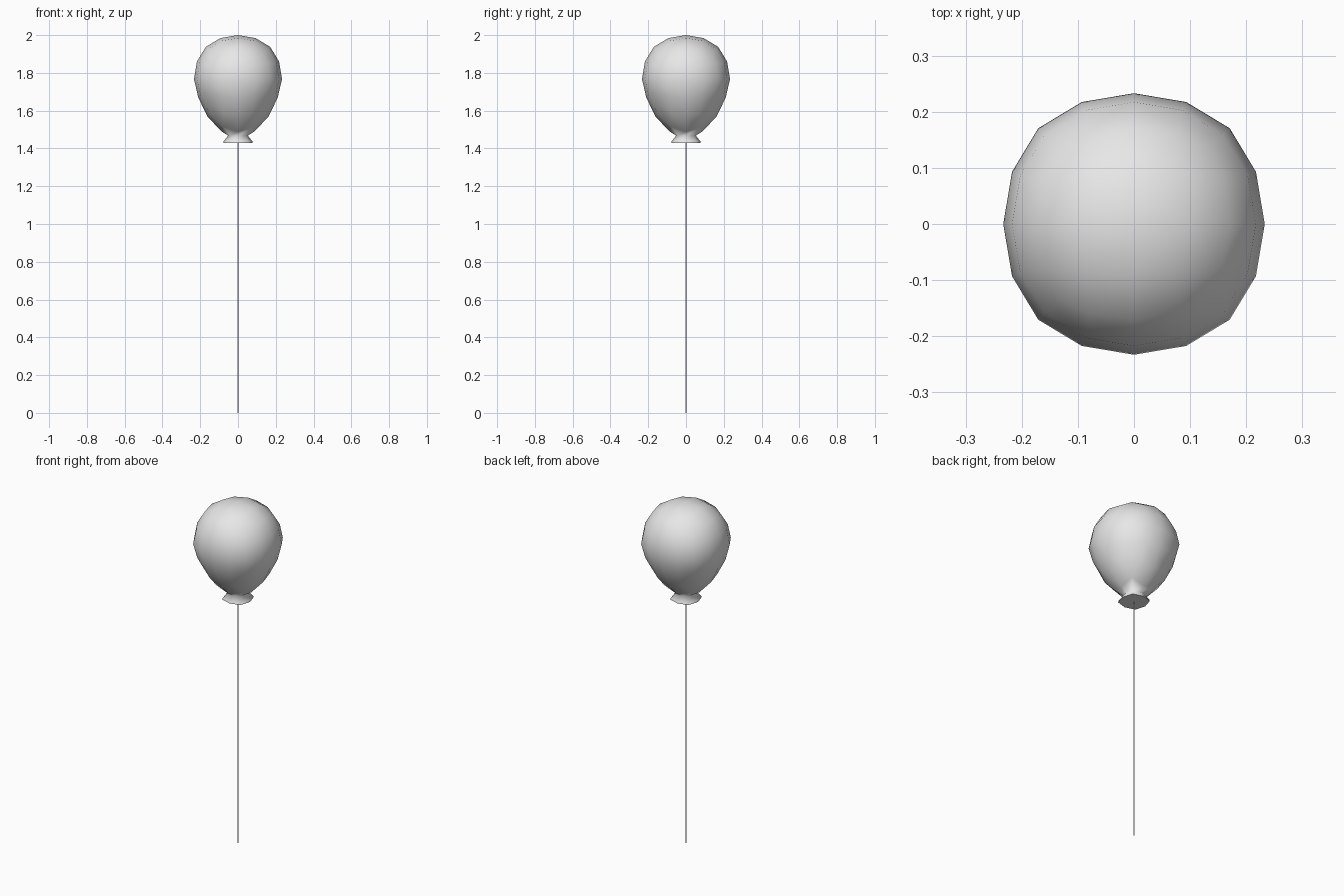
import bpy
import bmesh
from mathutils import Vector

cube = bpy.data.objects.get("Cube")
if cube:
    bpy.data.objects.remove(cube, do_unlink=True)

RADIUS = 0.233     # widest half width of the balloon
MIDDLE = 1.767     # height of its widest point
MOUTH = 1.43       # underside of the flared mouth

grey = bpy.data.materials.new("light grey")
grey.use_nodes = True
grey.diffuse_color = (0.8, 0.8, 0.8, 1)
grey.node_tree.nodes["Principled BSDF"].inputs["Base Color"].default_value = grey.diffuse_color

# Balloon body: a rounded cube
bpy.ops.mesh.primitive_cube_add(size=2)
balloon = bpy.context.object
balloon.name = "balloon"
rounding = balloon.modifiers.new("rounding", "SUBSURF")
rounding.levels = 2
rounding.use_limit_surface = False
bpy.ops.object.modifier_apply(modifier=rounding.name)

bm = bmesh.new()
bm.from_mesh(balloon.data)
scale = RADIUS / max(v.co.z for v in bm.verts)
bmesh.ops.scale(bm, vec=Vector((scale,) * 3), verts=bm.verts)

# Open the bottom where the neck starts
lowest = min(bm.verts, key=lambda v: v.co.z)
bmesh.ops.delete(bm, geom=list(lowest.link_faces), context="FACES")

# Stretch and taper the lower half
for v in bm.verts:
    t = max(0, -v.co.z / RADIUS)
    v.co.x *= 1 - 0.08 * t
    v.co.y *= 1 - 0.08 * t
    v.co.z = MIDDLE + v.co.z * (1 + 0.32 * t * t)

# Neck, flared mouth and rim, drawn down ring by ring
for radius, height in ((0.052, 1.468), (0.076, 1.438), (0.077, MOUTH)):
    edges = [e for e in bm.edges if e.is_boundary]
    new = bmesh.ops.extrude_edge_only(bm, edges=edges)["geom"]
    for v in (g for g in new if isinstance(g, bmesh.types.BMVert)):
        flat = Vector((v.co.x, v.co.y, 0)).normalized()
        corner = 1.09 if min(abs(flat.x), abs(flat.y)) > 0.1 else 1
        v.co = flat * radius * corner + Vector((0, 0, height))

for f in bm.faces:
    f.smooth = True
cap = bmesh.ops.holes_fill(bm, edges=[e for e in bm.edges if e.is_boundary], sides=0)["faces"]
for f in cap:
    f.smooth = False
    for e in f.edges:
        e.smooth = False
bmesh.ops.recalc_face_normals(bm, faces=bm.faces)
bm.to_mesh(balloon.data)
bm.free()
balloon.data.materials.append(grey)

# String hanging from the mouth to the ground
bpy.ops.mesh.primitive_cylinder_add(vertices=8, radius=0.003, depth=MOUTH,
                                    location=(0, 0, MOUTH / 2))
string = bpy.context.object
string.name = "string"
string.data.materials.append(grey)
bpy.ops.object.shade_smooth_by_angle()
